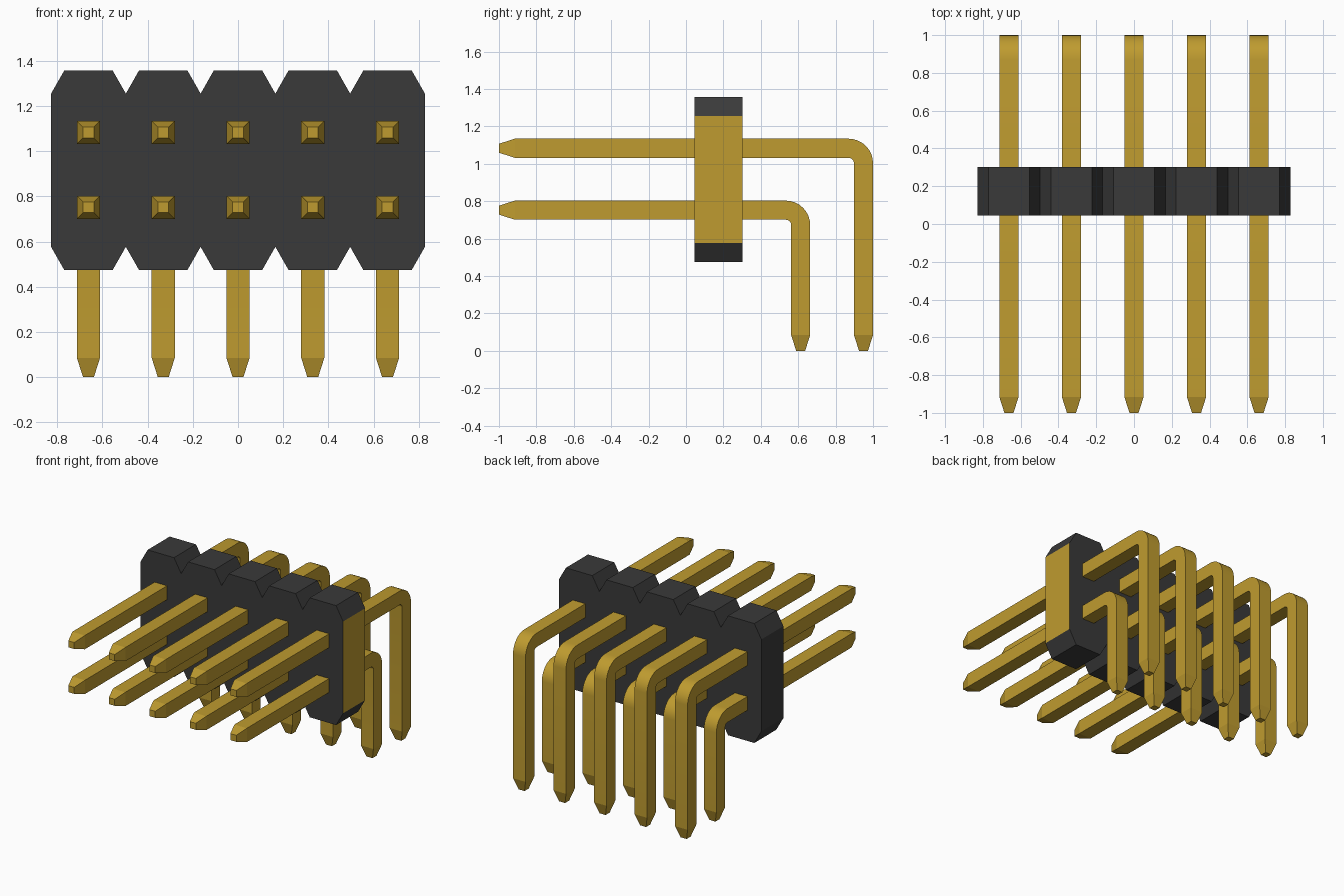
import bpy, bmesh, math

cube = bpy.data.objects.get("Cube")
if cube:
    bpy.data.objects.remove(cube, do_unlink=True)


def make_material(name, rgb):
    mat = bpy.data.materials.new(name)
    mat.use_nodes = True
    mat.diffuse_color = (*rgb, 1)
    mat.node_tree.nodes["Principled BSDF"].inputs["Base Color"].default_value = (*rgb, 1)
    return mat


black = make_material("black plastic", (0.042, 0.042, 0.042))
gold = make_material("gold metal", (0.52, 0.33, 0.029))

COUNT, PITCH = 5, 0.331
HALF = 0.051            # half thickness of a pin
TIP, TIP_HALF = 0.085, 0.024
BEND = 0.08             # centreline bend radius


def make_object(name, bm, mats):
    bmesh.ops.recalc_face_normals(bm, faces=bm.faces)
    mesh = bpy.data.meshes.new(name)
    bm.to_mesh(mesh)
    bm.free()
    for mat in mats:
        mesh.materials.append(mat)
    obj = bpy.data.objects.new(name, mesh)
    bpy.context.collection.objects.link(obj)
    return obj


def housing():
    """Notched strip: one chamfered cell per column, extruded in depth."""
    y0, y1, z0, z1 = 0.045, 0.302, 0.475, 1.357
    cut_x, cut_z = 0.058, 0.102
    half = COUNT * PITCH / 2
    top = [(-half, z1 - cut_z)]
    for i in range(COUNT):
        left = -half + i * PITCH
        top += [(left + cut_x, z1), (left + PITCH - cut_x, z1), (left + PITCH, z1 - cut_z)]
    bottom = [(x, z0 + z1 - z) for x, z in reversed(top)]
    bm = bmesh.new()
    face = bm.faces.new([bm.verts.new((x, y0, z)) for x, z in top + bottom])
    ext = bmesh.ops.extrude_face_region(bm, geom=[face])
    verts = [g for g in ext["geom"] if isinstance(g, bmesh.types.BMVert)]
    bmesh.ops.translate(bm, verts=verts, vec=(0, y1 - y0, 0))
    bmesh.ops.recalc_face_normals(bm, faces=bm.faces)
    # The +x end face is gold
    for f in bm.faces:
        if f.normal.x > 0.99:
            f.material_index = 1
    make_object("housing", bm, [black, gold])


def pin(name, x, z, y):
    """Square pin running back at height z, then bending down at depth y."""
    # Each station: centre y, centre z, angle of the section, half thickness
    path = [(-1, z, 0, TIP_HALF), (-1 + TIP, z, 0, HALF)]
    steps = 8
    for i in range(steps + 1):
        a = math.pi / 2 * i / steps
        path.append((y - BEND + BEND * math.sin(a), z - BEND + BEND * math.cos(a), a, HALF))
    path += [(y, TIP, math.pi / 2, HALF), (y, 0, math.pi / 2, TIP_HALF)]
    bm = bmesh.new()
    rings = []
    for cy, cz, a, h in path:
        ny, nz = math.sin(a) * h, math.cos(a) * h
        rings.append([bm.verts.new((x + sx * h, cy + sn * ny, cz + sn * nz))
                      for sx, sn in ((-1, -1), (1, -1), (1, 1), (-1, 1))])
    for a, b in zip(rings, rings[1:]):
        for i in range(4):
            j = (i + 1) % 4
            bm.faces.new((a[i], a[j], b[j], b[i]))
    bm.faces.new(rings[0])
    bm.faces.new(rings[-1])
    return make_object(name, bm, [gold])


housing()
pins = []
for i in range(COUNT):
    x = (i - (COUNT - 1) / 2) * PITCH
    pins.append(pin(f"upper_pin_{i + 1}", x, 1.083, 0.949))
    pins.append(pin(f"lower_pin_{i + 1}", x, 0.752, 0.613))

# Smooth the bends, keep the square edges crisp
bpy.ops.object.select_all(action='DESELECT')
for obj in pins:
    obj.select_set(True)
bpy.context.view_layer.objects.active = pins[0]
bpy.ops.object.shade_smooth_by_angle(angle=math.radians(15))
